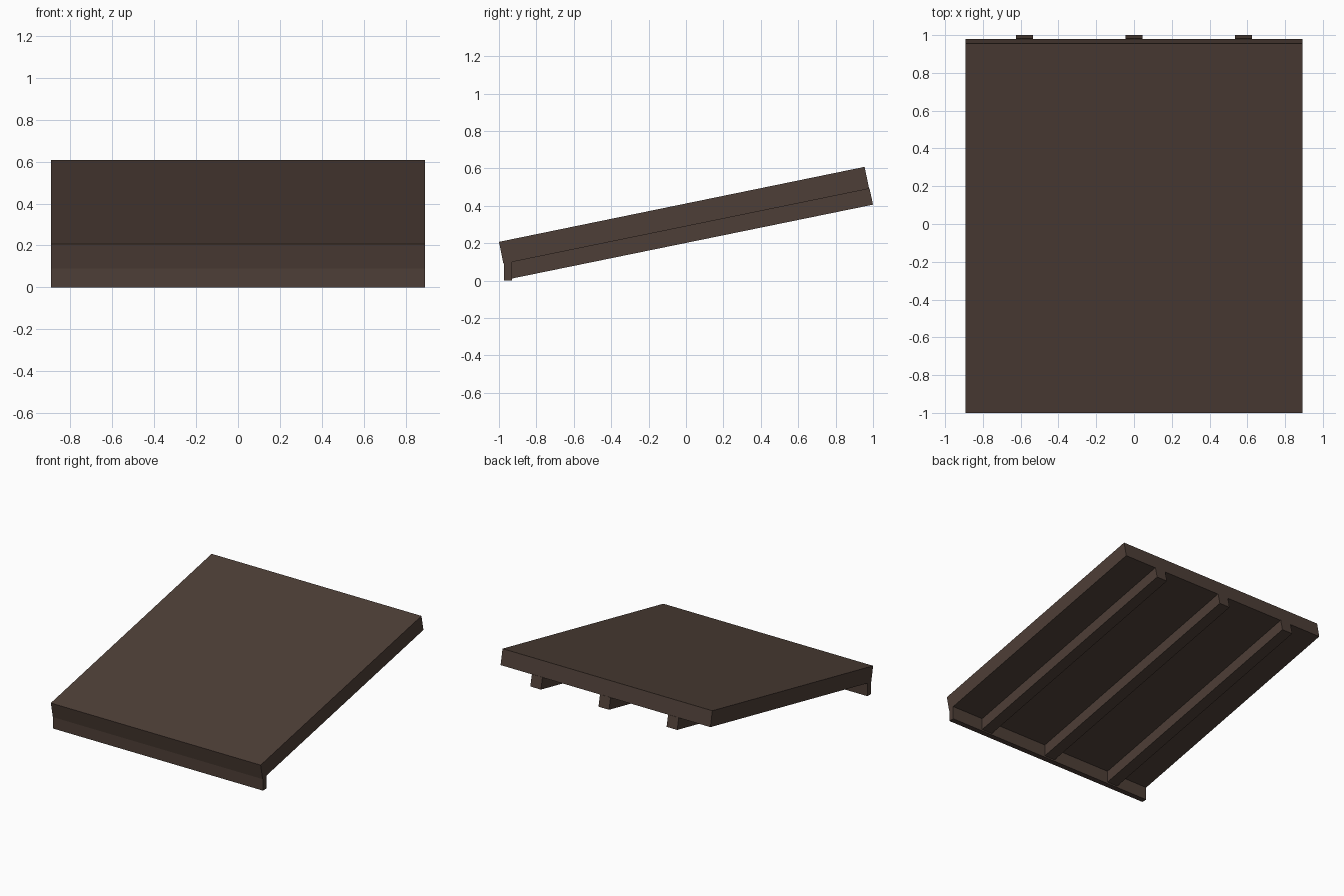
import bpy

if "Cube" in bpy.data.objects:
    bpy.data.objects.remove(bpy.data.objects["Cube"])

brown = bpy.data.materials.new("dark brown wood")
brown.diffuse_color = (0.076, 0.049, 0.038, 1)
brown.use_nodes = True
brown.node_tree.nodes["Principled BSDF"].inputs["Base Color"].default_value = brown.diffuse_color


def extrude_x(name, profile, x0, x1):
    """Prism from a (y, z) profile, counter-clockwise seen from +x."""
    n = len(profile)
    verts = [(x, y, z) for x in (x0, x1) for y, z in profile]
    faces = [tuple(reversed(range(n))), tuple(range(n, 2 * n))]
    faces += [(i, (i + 1) % n, n + (i + 1) % n, n + i) for i in range(n)]
    mesh = bpy.data.meshes.new(name)
    mesh.from_pydata(verts, [], faces)
    mesh.materials.append(brown)
    obj = bpy.data.objects.new(name, mesh)
    bpy.context.collection.objects.link(obj)
    return obj


HALF = 0.893

# Sloping roof slab
extrude_x("roof_slab", [(-0.976, 0.09), (0.979, 0.491), (0.955, 0.608), (-1.0, 0.207)], -HALF, HALF)

# Vertical board under the low front edge
extrude_x("front_fascia", [(-0.972, 0.0), (-0.93, 0.0), (-0.93, 0.102), (-0.972, 0.093)], -HALF, HALF)

# Three rafters under the slab, running up the slope
for name, x in (("left_rafter", -0.58), ("middle_rafter", 0.0), ("right_rafter", 0.58)):
    extrude_x(name, [(-0.955, 0.006), (1.0, 0.406), (0.981, 0.493), (-0.972, 0.092)], x - 0.045, x + 0.045)
